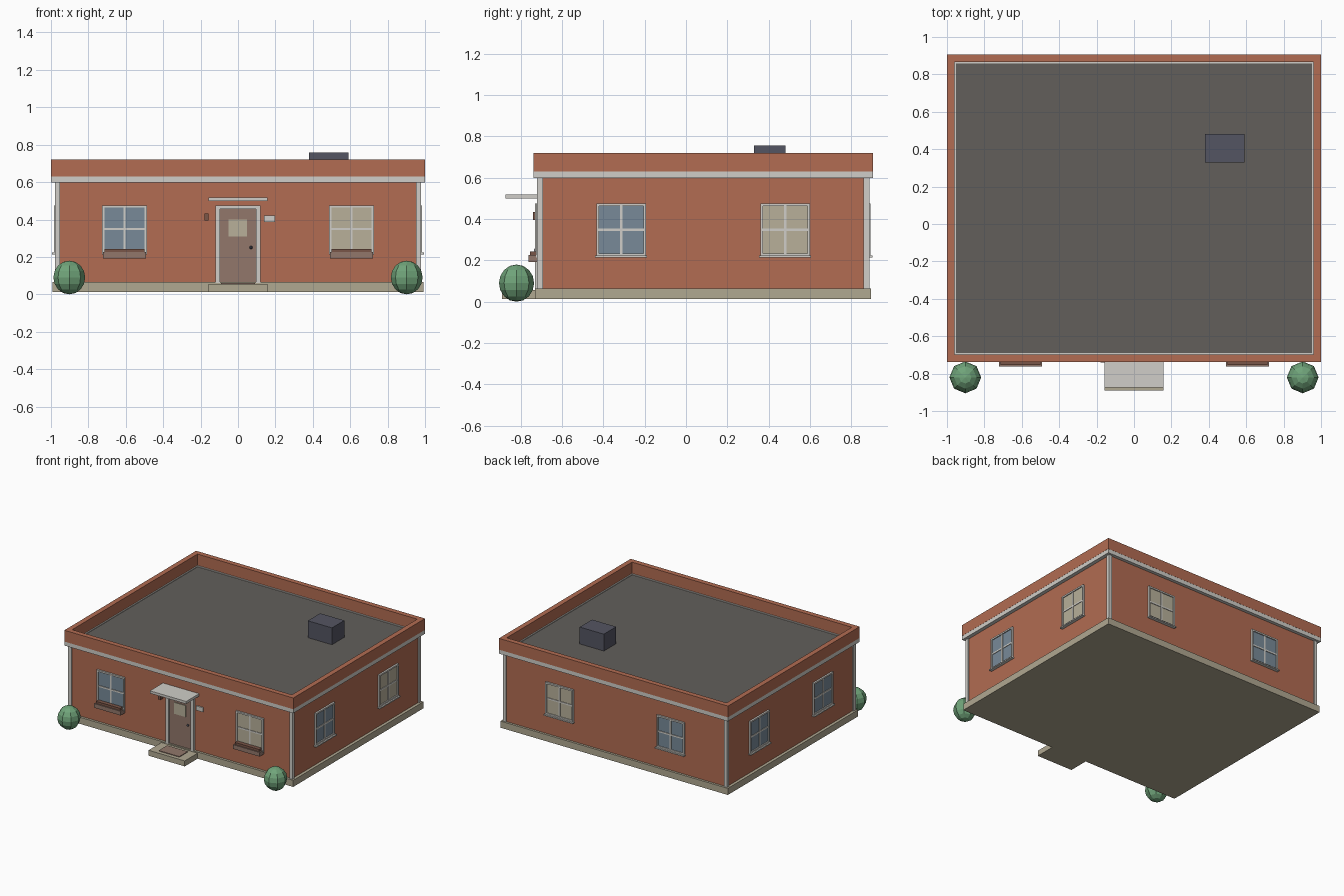
import bpy, bmesh, math
from mathutils import Matrix, Vector

if "Cube" in bpy.data.objects:
    bpy.data.objects.remove(bpy.data.objects["Cube"])


def material(name, r, g, b):
    lin = [(c / 255 / 12.92) if c < 11 else ((c / 255 + 0.055) / 1.055) ** 2.4 for c in (r, g, b)]
    m = bpy.data.materials.new(name)
    m.diffuse_color = (*lin, 1)
    m.use_nodes = True
    m.node_tree.nodes["Principled BSDF"].inputs["Base Color"].default_value = m.diffuse_color
    return m


BRICK = material("brick", 178, 108, 82)
TRIM = material("pale_trim", 208, 206, 200)
STONE = material("plinth_stone", 176, 168, 145)
ROOF = material("roof_grey", 98, 95, 91)
METAL = material("dark_metal", 84, 85, 98)
BLUE = material("blue_glass", 120, 138, 152)
CREAM = material("cream_glass", 184, 176, 154)
DOOR = material("door_brown", 146, 119, 107)
WOOD = material("planter_brown", 122, 86, 72)
GREEN = material("bush_green", 112, 164, 122)


def finish(name, mat, bm):
    bmesh.ops.recalc_face_normals(bm, faces=bm.faces)
    me = bpy.data.meshes.new(name)
    bm.to_mesh(me)
    bm.free()
    me.materials.append(mat)
    ob = bpy.data.objects.new(name, me)
    bpy.context.collection.objects.link(ob)
    return ob


def boxes(name, mat, spans, place=Matrix()):
    """One object from boxes given as (x0, x1, y0, y1, z0, z1)."""
    bm = bmesh.new()
    for x0, x1, y0, y1, z0, z1 in spans:
        size = Matrix.Diagonal((x1 - x0, y1 - y0, z1 - z0, 1))
        mid = Matrix.Translation(((x0 + x1) / 2, (y0 + y1) / 2, (z0 + z1) / 2))
        bmesh.ops.create_cube(bm, size=1, matrix=place @ mid @ size)
    return finish(name, mat, bm)


def ring(name, mat, x, y0, y1, t, z0, z1):
    """Rectangular hollow ring of wall thickness t."""
    bm = bmesh.new()
    loops = []
    for i, z in ((0, z0), (0, z1), (t, z1), (t, z0)):
        loops.append([bm.verts.new(p) for p in (
            (-x + i, y0 + i, z), (x - i, y0 + i, z), (x - i, y1 - i, z), (-x + i, y1 - i, z))])
    for k in range(4):
        a, b = loops[k], loops[(k + 1) % 4]
        for j in range(4):
            n = (j + 1) % 4
            bm.faces.new((a[j], a[n], b[n], b[j]))
    return finish(name, mat, bm)


# Main shell
WX, WF, WB = 0.97, -0.711, 0.878
boxes("plinth", STONE, [(-0.993, 0.993, -0.73, 0.896, 0.013, 0.065)])
boxes("walls", BRICK, [(-WX, WX, WF, WB, 0.06, 0.61)])
boxes("roof_deck", ROOF, [(-0.97, 0.97, -0.70, 0.87, 0.60, 0.624)])
ring("cornice_band", TRIM, 0.999, -0.737, 0.904, 0.047, 0.599, 0.631)
ring("parapet", BRICK, 1.0, -0.738, 0.905, 0.04, 0.631, 0.72)
boxes("roof_vent", METAL, [(0.38, 0.591, 0.328, 0.482, 0.62, 0.757)])

# Corner posts
posts = []
for x in (-0.979, 0.952):
    for y in (-0.72, 0.86):
        posts.append((x, x + 0.027, y, y + 0.027, 0.06, 0.60))
boxes("corner_posts", TRIM, posts)


# Windows: built facing -y, then turned to their wall
def window(name, x, y, angle, glass, planter=False):
    place = Matrix.Translation((x, y, 0)) @ Matrix.Rotation(math.radians(angle), 4, 'Z')
    w, z0, z1, t = 0.12, 0.222, 0.476, 0.012
    boxes(name + "_pane", glass, [(-w + 0.004, w - 0.004, -0.006, 0.004, z0 + 0.004, z1 - 0.004)], place)
    zm = (z0 + z1) / 2
    boxes(name + "_frame", TRIM, [
        (-w, -w + t, -0.014, 0.004, z0, z1), (w - t, w, -0.014, 0.004, z0, z1),
        (-w + t, w - t, -0.014, 0.004, z1 - t, z1), (-w + t, w - t, -0.014, 0.004, z0, z0 + t),
        (-0.006, 0.006, -0.011, 0.002, z0 + t, z1 - t),
        (-w + t, w - t, -0.0105, 0.002, zm - 0.006, zm + 0.006)], place)
    boxes(name + "_sill", TRIM, [(-w - 0.006, w + 0.006, -0.025, 0.004, 0.214, 0.223)]
          if not planter else [(-w, w, -0.016, 0.004, 0.214, 0.223)], place)
    if planter:
        boxes(name + "_planter", DOOR, [(-0.116, 0.116, -0.051, 0, 0.192, 0.225)], place)
        boxes(name + "_planter_soil", WOOD, [(-0.106, 0.106, -0.044, -0.012, 0.22, 0.243)], place)


window("front_left_window", -0.607, WF, 0, BLUE, True)
window("front_right_window", 0.607, WF, 0, CREAM, True)
window("right_front_window", WX, -0.314, 90, BLUE)
window("right_back_window", WX, 0.48, 90, CREAM)
window("back_right_window", 0.485, WB, 180, CREAM)
window("back_left_window", -0.485, WB, 180, BLUE)
window("left_front_window", -WX, -0.314, -90, BLUE)
window("left_back_window", -WX, 0.48, -90, BLUE)

# Front door
boxes("door", DOOR, [(-0.1, 0.1, WF - 0.008, WF, 0.06, 0.46)])
boxes("door_frame", TRIM, [
    (-0.121, -0.097, WF - 0.02, WF, 0.06, 0.456), (0.097, 0.121, WF - 0.02, WF, 0.06, 0.456),
    (-0.121, 0.121, WF - 0.02, WF, 0.456, 0.476)])
boxes("door_light", CREAM, [(-0.05, 0.048, WF - 0.014, WF, 0.31, 0.40)])
bm = bmesh.new()
bmesh.ops.create_uvsphere(bm, u_segments=8, v_segments=6, radius=0.009,
                          matrix=Matrix.Translation((0.07, WF - 0.015, 0.25)))
finish("door_knob", METAL, bm)

# Entrance: canopy, step, mat, lamp and blank plate
boxes("canopy", TRIM, [(-0.158, 0.158, -0.873, WF, 0.499, 0.519)])
boxes("step", STONE, [(-0.158, 0.158, -0.89, -0.70, 0.013, 0.056)])
boxes("door_mat", DOOR, [(-0.09, 0.09, -0.86, -0.755, 0.05, 0.061)])
boxes("wall_lamp", WOOD, [(-0.18, -0.158, WF - 0.03, WF, 0.396, 0.433)])
boxes("wall_plate", TRIM, [(0.139, 0.198, WF - 0.009, WF, 0.386, 0.421)])

# Corner bushes
for side, x in (("left", -0.902), ("right", 0.902)):
    bm = bmesh.new()
    bmesh.ops.create_uvsphere(bm, u_segments=8, v_segments=8, radius=1, matrix=Matrix.Translation(
        (x, -0.82, 0.09)) @ Matrix.Diagonal((0.085, 0.085, 0.09, 1)))
    finish(side + "_bush", GREEN, bm)
